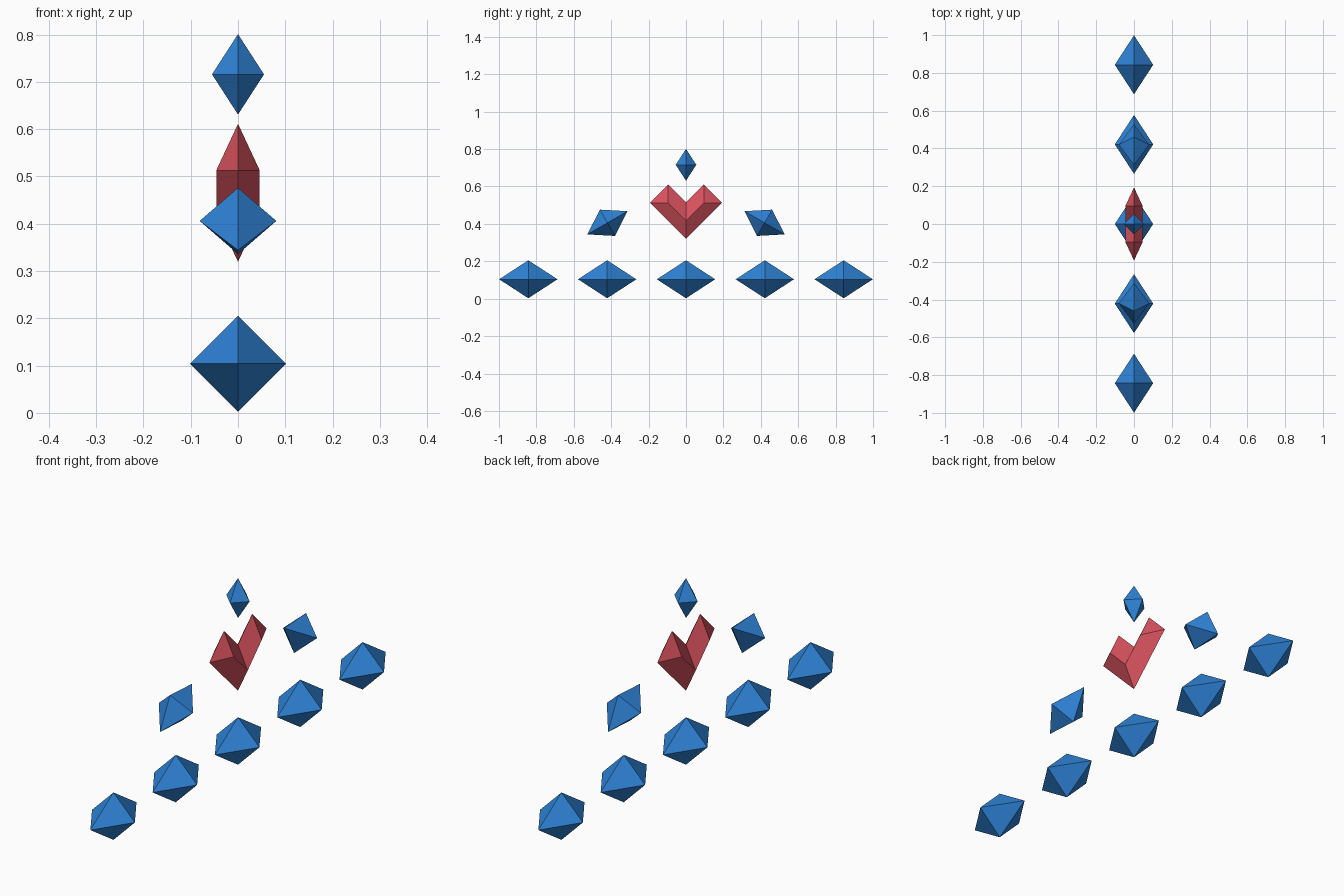
import bpy, bmesh, math
from mathutils import Matrix

if "Cube" in bpy.data.objects:
    bpy.data.objects.remove(bpy.data.objects["Cube"])


def material(name, rgb):
    m = bpy.data.materials.new(name)
    m.diffuse_color = (*rgb, 1)
    m.use_nodes = True
    m.node_tree.nodes["Principled BSDF"].inputs["Base Color"].default_value = m.diffuse_color
    return m


BLUE = material("gem blue", (0.028, 0.227, 0.68))
RED = material("heart red", (0.69, 0.084, 0.112))


def add_object(name, bm, mat):
    mesh = bpy.data.meshes.new(name)
    bmesh.ops.recalc_face_normals(bm, faces=bm.faces)
    bm.to_mesh(mesh)
    bm.free()
    mesh.materials.append(mat)
    ob = bpy.data.objects.new(name, mesh)
    bpy.context.collection.objects.link(ob)
    return ob


def gem(name, y, z, half, tilt=0):
    """Octahedron with the given half sizes, tilted about x."""
    bm = bmesh.new()
    ring = [bm.verts.new(p) for p in ((1, 0, 0), (0, 1, 0), (-1, 0, 0), (0, -1, 0))]
    for tip in (bm.verts.new((0, 0, 1)), bm.verts.new((0, 0, -1))):
        for i in range(4):
            bm.faces.new((ring[i], ring[(i + 1) % 4], tip))
    bm.transform(Matrix.Diagonal((*half, 1)))
    ob = add_object(name, bm, BLUE)
    ob.location = (0, y, z)
    ob.rotation_euler.x = math.radians(tilt)
    return ob


# Bottom row of five gems
for i in range(-2, 3):
    gem(f"base_gem_{i + 3}", i * 0.4215, 0.104, (0.1015, 0.156, 0.1015))

# Tilted gems on each side of the heart
for side, label in ((-1, "front"), (1, "back")):
    gem(f"{label}_tilted_gem", side * 0.42, 0.406, (0.081, 0.124, 0.081), -30 * side)

# Upright gem on top
gem("top_gem", 0, 0.716, (0.055, 0.055, 0.085))

# Faceted heart: one quarter, mirrored across x and y
c, r, w, zc = 0.095, 0.0985, 0.046, 0.513
bm = bmesh.new()
outer, peak, side, mid, notch, bottom = [bm.verts.new(p) for p in (
    (0, -c - r, zc), (0, -c, zc + r), (w, -c, zc),
    (w, 0, zc - c), (0, 0, zc + r - c), (0, 0, zc - r - c))]
for f in ((outer, side, peak), (outer, bottom, mid, side), (peak, side, mid, notch)):
    bm.faces.new(f)
for axis in range(2):
    co, no = (0, 0, 0), [0, 0, 0]
    no[axis] = 1
    copy = bmesh.ops.duplicate(bm, geom=bm.verts[:] + bm.edges[:] + bm.faces[:])
    verts = [g for g in copy["geom"] if isinstance(g, bmesh.types.BMVert)]
    for v in verts:
        v.co[axis] *= -1
    bmesh.ops.remove_doubles(bm, verts=bm.verts[:], dist=0.0001)
add_object("heart", bm, RED)
